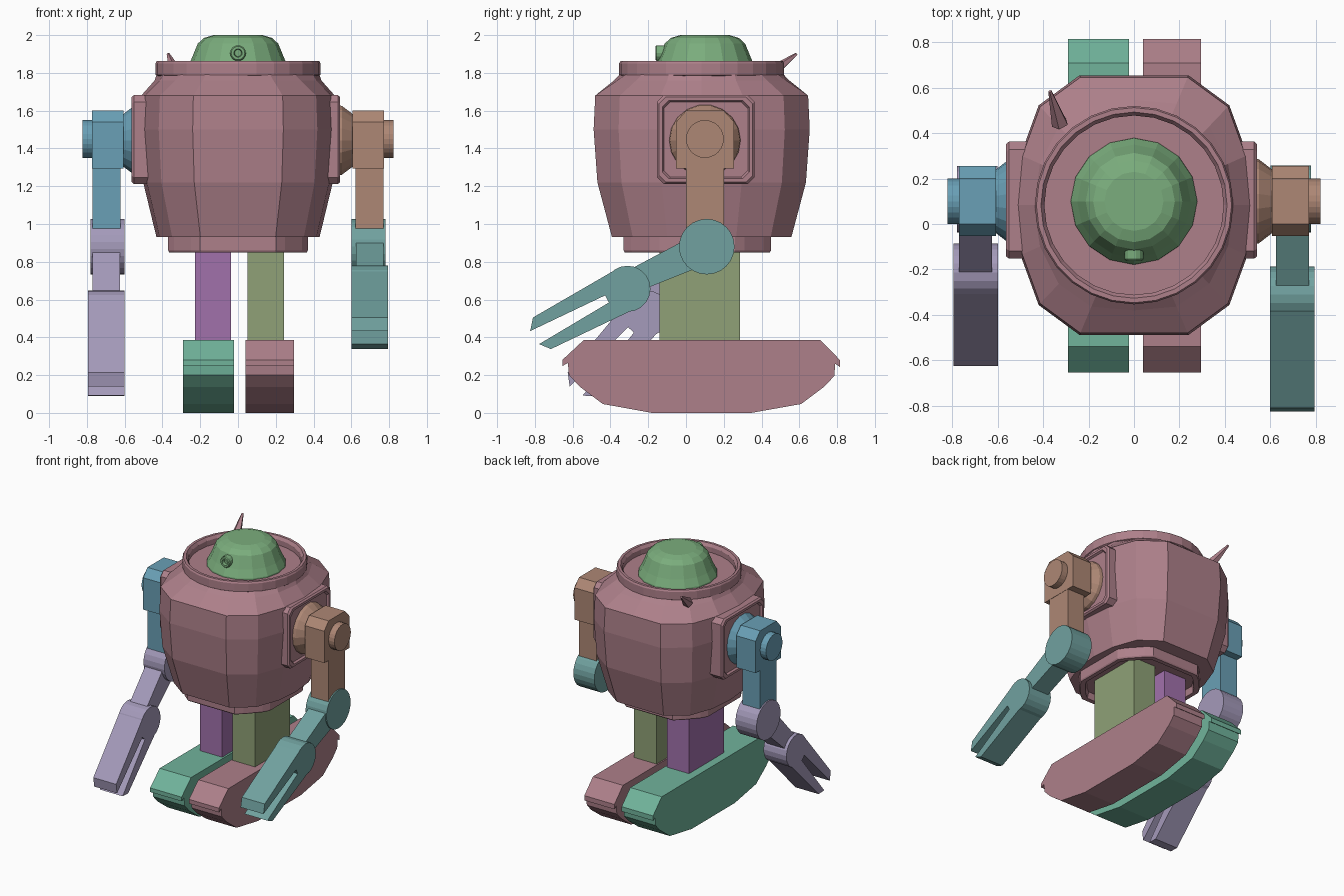
import bpy, bmesh, math
from mathutils import Vector, Matrix

if "Cube" in bpy.data.objects:
    bpy.data.objects.remove(bpy.data.objects["Cube"])


def material(name, rgb):
    lin = [(c / 255) ** 2.2 for c in rgb] + [1]
    m = bpy.data.materials.new(name)
    m.use_nodes = True
    m.diffuse_color = lin
    m.node_tree.nodes["Principled BSDF"].inputs["Base Color"].default_value = lin
    return m


ROSE = material("rose", (172, 127, 137))
DOME = material("leaf green", (122, 172, 124))
BLUE = material("steel blue", (105, 158, 180))
TAN = material("tan", (172, 134, 116))
TEAL = material("teal", (112, 160, 158))
LILAC = material("lilac", (163, 153, 185))
PURPLE = material("purple", (160, 112, 170))
OLIVE = material("olive", (142, 160, 118))
SEA = material("sea green", (112, 178, 154))
CY = 0.083  # body axis


def finish(name, bm, mat):
    bmesh.ops.recalc_face_normals(bm, faces=bm.faces)
    me = bpy.data.meshes.new(name)
    bm.to_mesh(me)
    bm.free()
    me.materials.append(mat)
    ob = bpy.data.objects.new(name, me)
    bpy.context.collection.objects.link(ob)
    return ob


def loft(name, rings, mat):
    """Skin a list of equal-length point rings, closing both ends."""
    bm = bmesh.new()
    vs = [[bm.verts.new(p) for p in r] for r in rings]
    n = len(vs[0])
    for a, b in zip(vs, vs[1:]):
        for i in range(n):
            j = (i + 1) % n
            bm.faces.new((a[i], a[j], b[j], b[i]))
    bm.faces.new(vs[0])
    bm.faces.new(vs[-1])
    return finish(name, bm, mat)


def prism(name, profile, x0, x1, mat):
    """Extrude a (y, z) outline along x."""
    return loft(name, [[(x, y, z) for y, z in profile] for x in (x0, x1)], mat)


def circle(r, n, cy=0, cz=0, turn=0):
    return [(cy + r * math.cos(math.tau * i / n + turn),
             cz + r * math.sin(math.tau * i / n + turn)) for i in range(n)]


def revolve_z(name, profile, n, cy, mat):
    return loft(name, [[(x, cy + y, z) for x, y in circle(r, n)] for r, z in profile], mat)


def quadrants(pts):
    """Mirror a first-quadrant outline, listed from +x axis to +y axis, around."""
    half = pts + [(-x, y) for x, y in reversed(pts) if x > 0]
    return half + [(x, -y) for x, y in reversed(half) if y > 0]


# Body shell, from a rounded square to a circle at the neck
section = quadrants([(.52, 0), (.5, .22), (.42, .44), (.24, .572), (0, .572)])
levels = [(.93, .83, 0), (1.22, .965, 0), (1.5, 1, 0), (1.68, .985, 0),
          (1.76, .87, .5), (1.795, .84, 1)]
rings = []
for z, s, blend in levels:
    ring = []
    for x, y in section:
        p = Vector((x, y)) * s
        p = p.lerp(p.normalized() * .43, blend)
        ring.append((p.x, CY + p.y, z))
    rings.append(ring)
loft("body_shell", rings, ROSE)

# Neck rim with a sunken deck
revolve_z("neck_rim", [(.42, 1.78), (.437, 1.79), (.437, 1.85), (.43, 1.862),
                       (.41, 1.862), (.395, 1.84), (.395, 1.8), (.1, 1.8)], 28, CY, ROSE)

# Hip collar, hollow underneath
collar = quadrants([(.37, .2), (.34, .25), (.25, .35), (.2, .39)])
loft("hip_collar", [[(x * s, .06 + y * s, z) for x, y in collar] for s, z in
                    [(1, .95), (1, .86), (.985, .85), (.9, .85), (.88, .9)]], ROSE)

# Head dome and its eye ring
revolve_z("head_dome", [(.28, 1.79), (.278, 1.81), (.25, 1.865), (.213, 1.955),
                        (.18, 1.985), (.13, 2), (.06, 2)], 16, .1, DOME)
loft("head_eye", [[(x, y, 1.905 + z) for x, z in circle(r, 14)] for r, y in
                  [(.042, -.06), (.042, -.155), (.036, -.162), (.022, -.162),
                   (.018, -.14)]], DOME)

# Back antenna horn
base, tip = Vector((-.325, .44, 1.79)), Vector((-.37, .585, 1.9))
turn = (tip - base).to_track_quat("Z", "Y").to_matrix()
loft("antenna", [[c + turn @ Vector((x, y, 0)) for x, y in circle(r, 5)]
                 for c, r in [(base, .038), (tip, .008)]], ROSE)


def panel_ring(x, inset):
    h, v, c = .258 - inset, .235 - inset, .035
    pts = quadrants([(h, v - c), (h - c, v)])
    return [(x, .105 + y, 1.447 + z) for y, z in pts]


def rotate(pts, pivot, angle):
    m = Matrix.Rotation(angle, 2)
    return [tuple(Vector(pivot) + m @ (Vector(p) - Vector(pivot))) for p in pts]


SHOULDER = (.1, 1.45)
ELBOW = (.11, .88)
WRIST = (-.31, .657)
UPPER_ARM = [(0, .97), (.2, .97), (.2, 1.295), (.255, 1.295), (.255, 1.54),
             (.2, 1.6), (0, 1.6), (-.052, 1.54), (-.052, 1.295), (0, 1.295)]
FOREARM = [(.07, .955), (-.3, .758), (-.36, .6), (.14, .8)]
FINGERS = {
    "upper_finger": [(-.3, .77), (-.375, .757), (-.81, .505), (-.825, .433), (-.38, .645)],
    "lower_finger": [(-.36, .62), (-.42, .577), (-.778, .364), (-.715, .338), (-.26, .555)],
}
FOOT = [(-.54, .387), (.71, .387), (.815, .28), (.815, .243), (.79, .26), (.785, .195),
        (.73, .137), (.61, .047), (.345, 0), (-.18, 0), (-.44, .047), (-.56, .137),
        (-.62, .2), (-.625, .264), (-.655, .248), (-.655, .28)]
LEG = [(-.14, .3), (.287, .3), (.287, .93), (-.14, .93)]

for side, s, arm, fore, swing, edge in (("left", 1, TAN, TEAL, 0, .541),
                                        ("right", -1, BLUE, LILAC, math.radians(20), .563)):
    # Shoulder panel with sunken centre
    loft(side + "_shoulder_panel",
         [panel_ring(s * x, i) for x, i in [(.4, 0), (edge - .012, 0), (edge, .01),
                                            (edge, .028), (edge - .015, .036)]], ROSE)
    # Shoulder cone, upper arm and pivot cap
    loft(side + "_shoulder_cone", [[(s * x, y, z) for y, z in circle(r, 18, .1, 1.443)]
                                   for x, r in [(.49, .195), (.55, .185), (.615, .135)]], arm)
    top, low = UPPER_ARM[3:9], UPPER_ARM[:2] + [(.2, 1.35), (0, 1.35)]
    prism(side + "_shoulder_block", top, s * .607, s * .772, arm)
    prism(side + "_upper_arm", low, s * .622, s * .77, arm)
    prism(side + "_pivot_cap", circle(.1, 24, *SHOULDER), s * .76, s * .822, arm)

    # Forearm and gripper, swung about the elbow
    def part(name, pts, x0, x1):
        prism(side + "_" + name, rotate(pts, ELBOW, swing), s * x0, s * x1, fore)

    part("elbow", circle(.147, 24, *ELBOW), .602, .78)
    part("forearm", FOREARM, .625, .77)
    part("wrist", circle(.122, 20, *WRIST), .6, .795)
    for name, pts in FINGERS.items():
        part(name, pts, .6, .795)

# Legs and feet
prism("left_leg", LEG, .05, .243, OLIVE)
prism("right_leg", LEG, -.227, -.037, PURPLE)
prism("left_foot", FOOT, .04, .296, ROSE)
prism("right_foot", FOOT, -.29, -.022, SEA)
